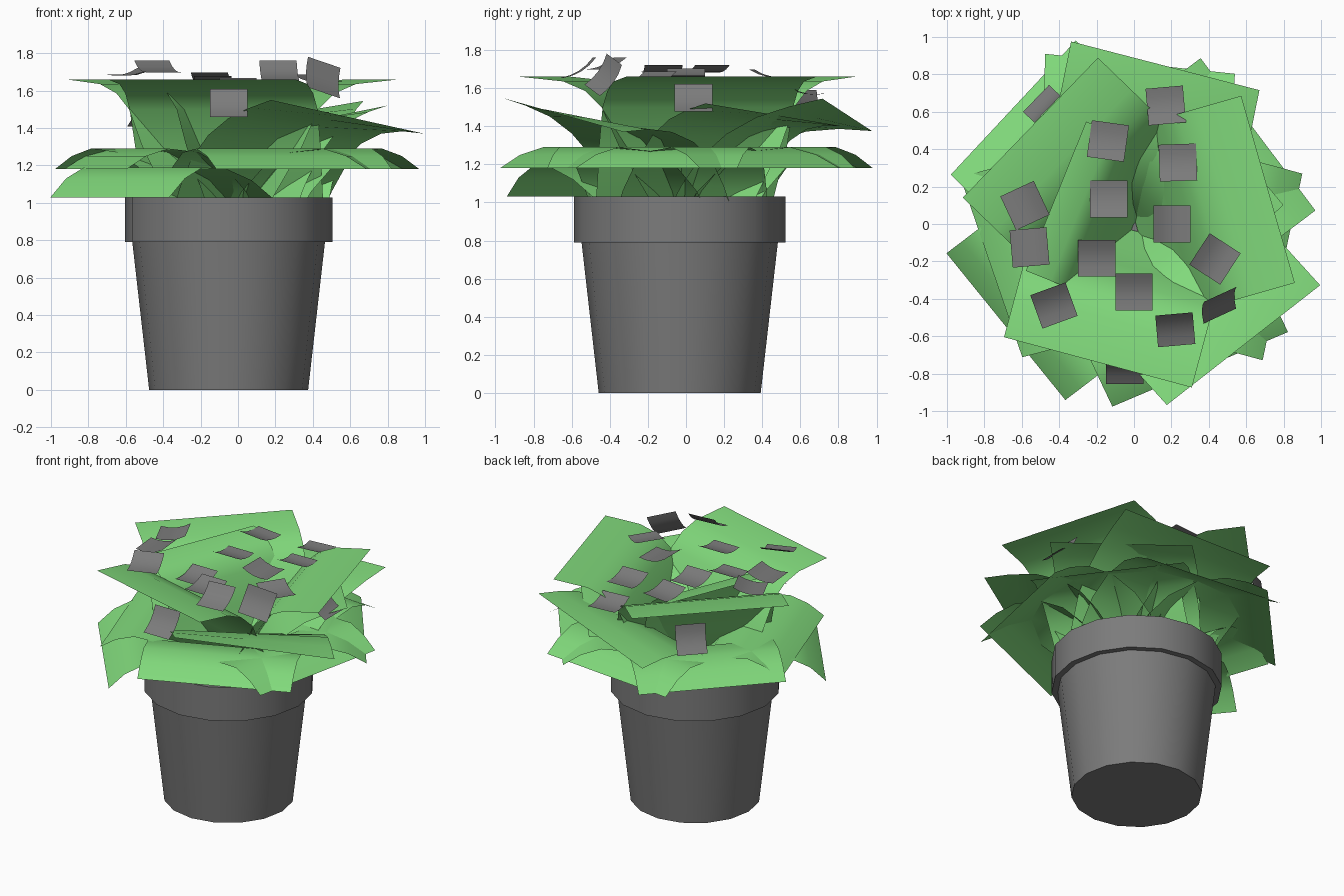
import bpy
import bmesh
from math import radians, cos, sin, pi
from mathutils import Matrix, Vector

cube = bpy.data.objects.get("Cube")
if cube:
    bpy.data.objects.remove(cube, do_unlink=True)


def make_material(name, color):
    mat = bpy.data.materials.new(name)
    mat.use_nodes = True
    mat.diffuse_color = color
    mat.node_tree.nodes["Principled BSDF"].inputs["Base Color"].default_value = color
    return mat


GREEN = make_material("leaf green", (0.22, 0.7, 0.2, 1))
GREY = make_material("stone grey", (0.2, 0.2, 0.2, 1))


def finish(name, bm, mat, angle=40):
    """Turn a bmesh into a smooth shaded object."""
    mesh = bpy.data.meshes.new(name)
    bm.to_mesh(mesh)
    bm.free()
    mesh.materials.append(mat)
    obj = bpy.data.objects.new(name, mesh)
    bpy.context.collection.objects.link(obj)
    bpy.ops.object.select_all(action="DESELECT")
    obj.select_set(True)
    bpy.context.view_layer.objects.active = obj
    bpy.ops.object.shade_smooth_by_angle(angle=radians(angle))
    return obj


def grid_faces(bm, rows):
    """Skin a list of vertex rows with quads."""
    for low, high in zip(rows, rows[1:]):
        for j in range(len(low) - 1):
            bm.faces.new((low[j], high[j], high[j + 1], low[j + 1]))


# Pot: a revolved profile with a thick rim and a recessed filling
def build_pot(segments=16):
    profile = [(0.425, 0), (0.515, 0.79), (0.555, 0.79), (0.555, 1.03),
               (0.5, 1.03), (0.49, 0.95)]
    bm = bmesh.new()
    rings = []
    for r, z in profile:
        rings.append([bm.verts.new((r * cos(2 * pi * k / segments),
                                    r * sin(2 * pi * k / segments), z))
                      for k in range(segments)])
    for low, high in zip(rings, rings[1:]):
        for k in range(segments):
            n = (k + 1) % segments
            bm.faces.new((low[k], low[n], high[n], high[k]))
    bm.faces.new(list(reversed(rings[0])))
    bm.faces.new(rings[-1])
    pot = finish("flower_pot", bm, GREY)
    pot.location = (-0.05, -0.033, 0)


build_pot()

# Leaf profiles: fraction of the reach, height
UPPER = [(0.02, 0.96), (0.16, 1.14), (0.28, 1.3), (0.4, 1.5),
         (0.52, 1.585), (0.68, 1.635), (1, 1.66)]
MIDDLE = [(0.04, 0.94), (0.14, 1.09), (0.26, 1.23), (0.42, 1.34),
          (0.6, 1.41), (0.8, 1.445), (1, 1.46)]
LOWER = [(0.06, 0.94), (0.15, 1.06), (0.29, 1.18), (0.49, 1.27),
         (0.7, 1.29), (0.86, 1.25), (1, 1.18)]
DROOPING = [(0.06, 0.94), (0.18, 1.03), (0.35, 1.12), (0.55, 1.18),
            (0.74, 1.19), (0.88, 1.13), (1, 1.03)]
CENTRE = Vector((0, -0.02, 0))


def leaf(name, profile, heading, reach, shift=0, roll=0, width=1.04):
    """A wide curved sheet that rises from the pot and bends outwards."""
    a = radians(heading)
    out, side = Vector((cos(a), sin(a), 0)), Vector((-sin(a), cos(a), 0))
    bm = bmesh.new()
    rows = []
    for i, (r, z) in enumerate(profile):
        f = i / (len(profile) - 1)
        half = width / 2 * min(1, 0.92 + 0.2 * f)
        rows.append([bm.verts.new(CENTRE + out * r * reach
                                  + side * (s * half + shift * f)
                                  + Vector((0, 0, z + roll * s * f * f)))
                     for s in (-1, 0, 1)])
    grid_faces(bm, rows)
    finish(name, bm, GREEN, 60)


# Crown of three leaves with a smaller upright one inside
for heading, reach in ((16, 0.745), (136, 0.77), (255, 0.745)):
    leaf("upper_leaf", UPPER, heading, reach)
leaf("inner_leaf", UPPER, 158, 0.45, width=0.86)

# Twisted leaves in the middle
for heading, reach, shift, roll, width in ((-52, 0.855, 0.075, -0.09, 1.04),
                                           (75.5, 0.88, 0.055, -0.085, 1.04),
                                           (40, 0.69, 0.05, -0.06, 0.94)):
    leaf("middle_leaf", MIDDLE, heading, reach, shift, roll, width)

# Skirt of arching leaves, with one drooping over the pot
for heading, reach, shift, width in ((-67, 0.835, 0.03, 1.02), (-12, 0.82, -0.04, 1.02),
                                     (37, 0.83, 0, 1.02), (84, 0.875, 0.06, 1.02),
                                     (137, 0.91, -0.03, 0.98),
                                     (199, 0.79, -0.05, 1.02)):
    leaf("lower_leaf", LOWER, heading, reach, shift, width=width)
leaf("drooping_leaf", DROOPING, 219, 0.865, -0.02, width=1.01)


def petal(x, y, z, tilt, facing, spin=0, size=0.2, steps=4):
    """A small square sheet, slightly cupped, tipped towards its facing."""
    bm = bmesh.new()
    rows = []
    for i in range(steps + 1):
        u = i / steps - 0.5
        rows.append([bm.verts.new((u * size, v * size, 0.08 * u * u))
                     for v in (-0.5, 0, 0.5)])
    grid_faces(bm, rows)
    obj = finish("petal", bm, GREY, 60)
    obj.matrix_world = (Matrix.Translation((x, y, z))
                        @ Matrix.Rotation(radians(facing), 4, "Z")
                        @ Matrix.Rotation(radians(tilt), 4, "Y")
                        @ Matrix.Rotation(radians(spin), 4, "Z"))


# Petals lying almost flat in the crown: x, y, height, facing
for x, y, z, facing in ((0.17, 0.63, 1.57, 95), (-0.14, 0.44, 1.66, 82),
                        (0.235, 0.325, 1.61, 92), (-0.135, 0.13, 1.64, 90),
                        (0.2, 0, 1.665, 0), (-0.58, 0.1, 1.685, 205),
                        (-0.555, -0.125, 1.685, 185), (-0.2, -0.18, 1.58, 270),
                        (0, -0.36, 1.63, 270), (0.43, -0.185, 1.65, -33)):
    petal(x, y, z, 10, facing)

# Petals tipped over the edge: x, y, height, tilt, facing, spin
for placement in ((0.45, -0.42, 1.66, 60, -55, -20),
                  (0.22, -0.555, 1.69, 32, -85),
                  (-0.43, -0.43, 1.71, 18, 290),
                  (-0.48, 0.63, 1.49, 65, 136),
                  (-0.05, -0.775, 1.52, 48, 270),
                  (0.65, 0.04, 1.535, 46, 0)):
    petal(*placement)
